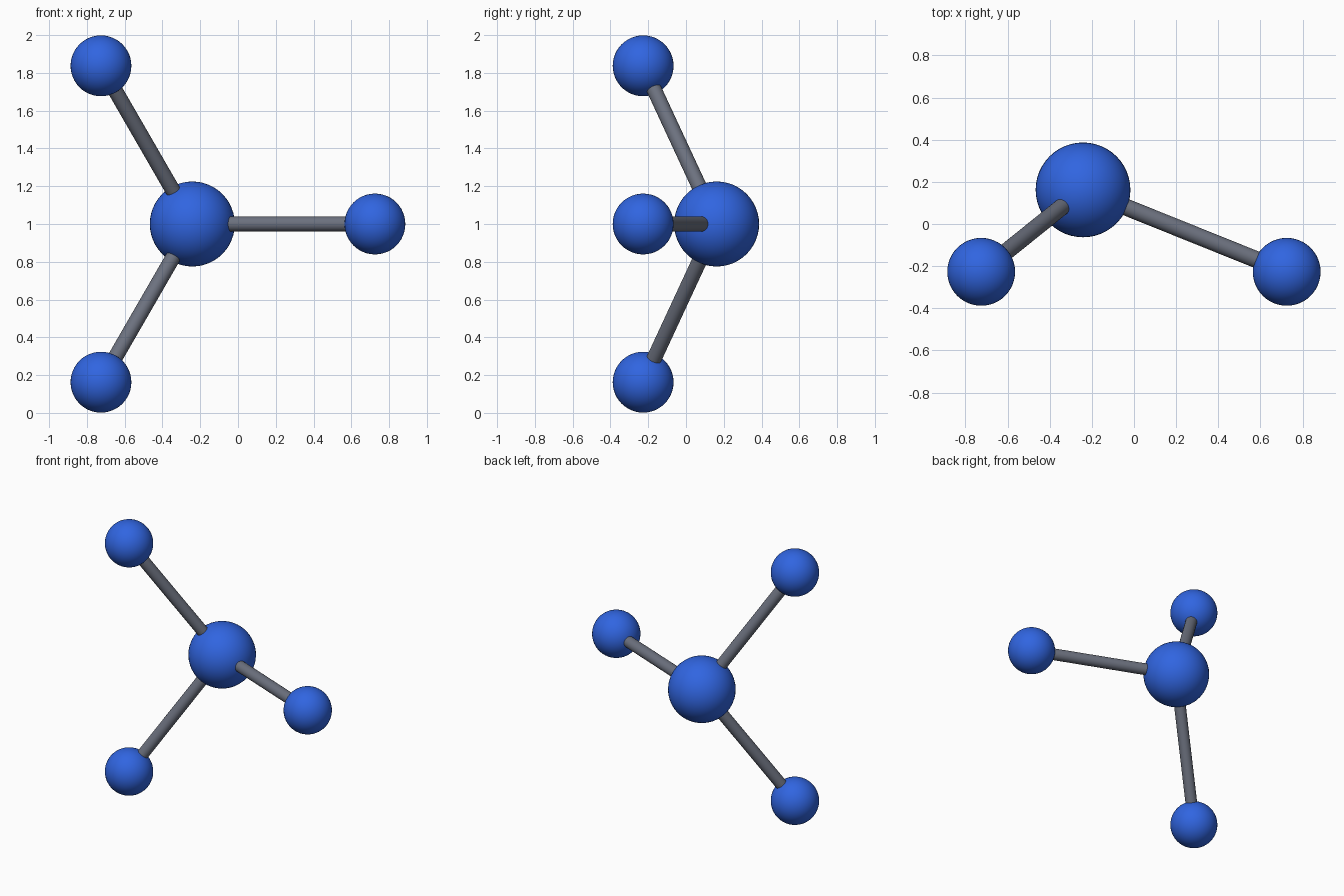
import bpy
import math
from mathutils import Vector

cube = bpy.data.objects.get("Cube")
if cube:
    bpy.data.objects.remove(cube, do_unlink=True)


def make_material(name, color):
    mat = bpy.data.materials.new(name)
    mat.use_nodes = True
    mat.diffuse_color = color
    mat.node_tree.nodes["Principled BSDF"].inputs["Base Color"].default_value = color
    return mat


blue = make_material("blue", (0.03, 0.13, 0.75, 1))
grey = make_material("slate grey", (0.15, 0.165, 0.21, 1))


def finish(name, mat):
    obj = bpy.context.object
    obj.name = name
    obj.data.materials.append(mat)
    bpy.ops.object.shade_smooth_by_angle(angle=math.radians(40))
    return obj


def ball(name, center, radius):
    bpy.ops.mesh.primitive_uv_sphere_add(
        segments=48, ring_count=24, radius=radius, location=center)
    return finish(name, blue)


def rod(name, start, end, radius):
    axis = end - start
    bpy.ops.mesh.primitive_cylinder_add(
        vertices=32, radius=radius, depth=axis.length,
        location=(start + end) / 2, rotation=axis.to_track_quat("Z", "Y").to_euler())
    return finish(name, grey)


# Central ball
hub = Vector((-0.242, 0.162, 1.0))
ball("center_ball", hub, 0.225)

# Three outer balls spaced evenly around the hub, each joined by a rod
spread, forward = 0.967, 0.389
for name, degrees in (("left", 0), ("upper_right", 120), ("lower_right", 240)):
    a = math.radians(degrees)
    tip = hub + Vector((spread * math.cos(a), -forward, spread * math.sin(a)))
    ball(name + "_ball", tip, 0.161)
    rod(name + "_rod", hub, tip, 0.04)
